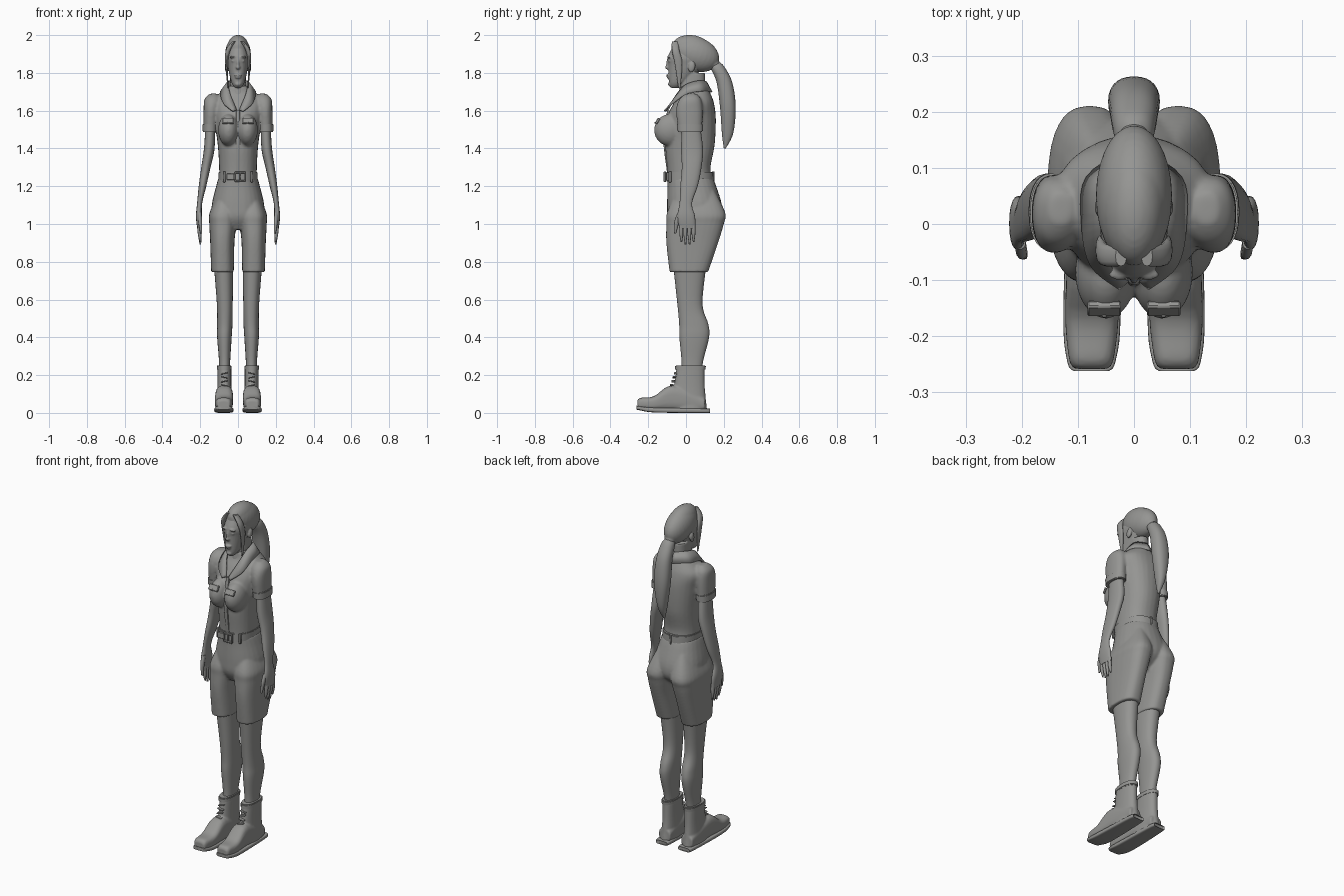
import bpy, bmesh, math
from mathutils import Matrix, Vector, Euler

if "Cube" in bpy.data.objects:
    bpy.data.objects.remove(bpy.data.objects["Cube"])

grey = bpy.data.materials.new("warm_grey")
grey.use_nodes = True
grey.diffuse_color = (.3, .3, .29, 1)
grey.node_tree.nodes["Principled BSDF"].inputs["Base Color"].default_value = grey.diffuse_color
BOTH = (-1, 1)


def ring(at, wide, low, high, mid=0):
    """Cross-section: position on the axis, width across x, and extent on the third axis."""
    return Vector((at, mid, wide / 2, (low + high) / 2, (high - low) / 2))


def spline(points, steps):
    """Catmull-Rom resampling of a list of vectors."""
    result = []
    last = len(points) - 1
    for i in range(last):
        before, start, end, after = (points[min(max(i + k, 0), last)] for k in range(-1, 3))
        leave, arrive = (end - before) / 2, (after - start) / 2
        for step in range(steps):
            t = step / steps
            ease = t * t * (3 - 2 * t)
            result.append(start.lerp(end, ease) + leave * t * (1 - t) ** 2 - arrive * t * t * (1 - t))
    return result + [points[-1]]


def loft(bm, *sections, axis="z", square=2.3, sides=28, steps=5):
    """Skin rounded cross-sections along z or y; a higher square value gives boxier corners."""
    def bend(value):
        return math.copysign(abs(value) ** (2 / square), value)

    loops = []
    for at, mid, half, centre, depth in spline(sections, steps):
        loop = []
        for k in range(sides):
            angle = math.tau * k / sides
            x = mid + half * bend(math.cos(angle))
            other = centre + depth * bend(math.sin(angle))
            loop.append(bm.verts.new((x, other, at) if axis == "z" else (x, at, other)))
        loops.append(loop)
    for lower, upper in zip(loops, loops[1:]):
        for k in range(sides):
            bm.faces.new((lower[k - 1], lower[k], upper[k], upper[k - 1]))
    bm.faces.new(loops[0])
    bm.faces.new(loops[-1])


def place(at, size, pitch, roll):
    turn = Euler((math.radians(pitch), math.radians(roll), 0))
    return Matrix.LocRotScale(Vector(at), turn, Vector(size))


def blob(bm, at, size, pitch=0, roll=0):
    bmesh.ops.create_uvsphere(bm, u_segments=28, v_segments=18, radius=1,
                              matrix=place(at, size, pitch, roll))


def box(bm, at, size, pitch=0, roll=0):
    bmesh.ops.create_cube(bm, size=1, matrix=place(at, size, pitch, roll))


def finish(name, bm, mirror=False, blend=0, relax=3, bevel=0):
    """Turn the bmesh into a smooth shaded object, optionally mirrored, fused or bevelled."""
    bmesh.ops.recalc_face_normals(bm, faces=bm.faces)
    mesh = bpy.data.meshes.new(name)
    bm.to_mesh(mesh)
    bm.free()
    mesh.materials.append(grey)
    part = bpy.data.objects.new(name, mesh)
    bpy.context.collection.objects.link(part)
    bpy.ops.object.select_all(action="DESELECT")
    part.select_set(True)
    bpy.context.view_layer.objects.active = part
    bpy.ops.object.shade_smooth_by_angle(angle=math.radians(45))
    if mirror:
        part.modifiers.new("mirror", "MIRROR").use_mirror_merge = False
    if bevel:
        part.modifiers.new("bevel", "BEVEL").width = bevel
    if blend:
        fuse = part.modifiers.new("fuse", "REMESH")
        fuse.mode, fuse.voxel_size, fuse.use_smooth_shade = "VOXEL", blend, True
        part.modifiers.new("relax", "SMOOTH").iterations = relax
    return part


# Head: skull, neck and facial features
bm = bmesh.new()
loft(bm, ring(at=1.72, wide=.03, low=-.08, high=-.04), ring(at=1.75, wide=.07, low=-.09, high=0),
     ring(at=1.84, wide=.11, low=-.095, high=.1), ring(at=1.89, wide=.12, low=-.095, high=.13),
     ring(at=1.97, wide=.07, low=-.05, high=.1))
loft(bm, ring(at=1.6, wide=.09, low=-.05, high=.1), ring(at=1.8, wide=.08, low=-.02, high=.1))
blob(bm, at=(0, -.1, 1.83), size=(.011, .01, .012))
blob(bm, at=(0, -.095, 1.855), size=(.007, .01, .03), pitch=-12)
blob(bm, at=(0, -.095, 1.787), size=(.02, .01, .006))
blob(bm, at=(0, -.093, 1.776), size=(.016, .01, .006))
blob(bm, at=(0, -.083, 1.74), size=(.017, .012, .012))
for side in BOTH:
    blob(bm, at=(side * .026, -.09, 1.885), size=(.02, .01, .006), roll=side * 8)
    blob(bm, at=(side * .025, -.086, 1.863), size=(.01, .008, .005))
    blob(bm, at=(side * .06, .03, 1.83), size=(.01, .018, .028), pitch=-12)
finish("head", bm, blend=.0045, relax=2)

# Hair: swept cap, side locks and ponytail
bm = bmesh.new()
blob(bm, at=(0, .05, 1.9), size=(.068, .13, .09), pitch=-20)
blob(bm, at=(0, .03, 1.93), size=(.058, .105, .07), pitch=-8)
blob(bm, at=(0, .15, 1.845), size=(.03, .03, .03))
finish("hair_cap", bm, blend=.006, relax=2)

bm = bmesh.new()
loft(bm, ring(at=1.965, wide=.02, low=-.075, high=-.04, mid=.023),
     ring(at=1.92, wide=.025, low=-.075, high=-.035, mid=.052),
     ring(at=1.85, wide=.015, low=-.06, high=-.02, mid=.06),
     ring(at=1.72, wide=.005, low=-.04, high=-.03, mid=.053), sides=12)
finish("side_lock", bm, mirror=True)

bm = bmesh.new()
loft(bm, ring(at=1.855, wide=.03, low=.14, high=.18), ring(at=1.83, wide=.07, low=.13, high=.205),
     ring(at=1.75, wide=.086, low=.162, high=.245), ring(at=1.62, wide=.09, low=.18, high=.263),
     ring(at=1.48, wide=.05, low=.19, high=.25), ring(at=1.4, wide=.01, low=.2, high=.21))
finish("ponytail", bm)

# Shirt: torso, bust and short sleeves fused together
bm = bmesh.new()
loft(bm, ring(at=1.22, wide=.2, low=-.095, high=.14), ring(at=1.3, wide=.2, low=-.1, high=.13),
     ring(at=1.42, wide=.215, low=-.11, high=.152), ring(at=1.56, wide=.255, low=-.1, high=.158),
     ring(at=1.64, wide=.28, low=-.065, high=.148), ring(at=1.69, wide=.2, low=-.035, high=.13),
     ring(at=1.73, wide=.11, low=-.03, high=.11))
for side in BOTH:
    blob(bm, at=(side * .05, -.085, 1.497), size=(.055, .084, .085), pitch=8)
    loft(bm, ring(at=1.49, wide=.07, low=-.04, high=.085, mid=side * .147),
         ring(at=1.6, wide=.08, low=-.052, high=.088, mid=side * .142),
         ring(at=1.66, wide=.085, low=-.035, high=.08, mid=side * .135),
         ring(at=1.69, wide=.04, low=0, high=.055, mid=side * .13))
finish("shirt", bm, blend=.007, relax=5)

bm = bmesh.new()
for grow in (0, .004):
    loft(bm, ring(at=1.488 + grow, wide=.076 + grow, low=-.042 - grow, high=.086 + grow, mid=.148),
         ring(at=1.53 - grow, wide=.076 + grow, low=-.044 - grow, high=.086 + grow, mid=.147))
finish("sleeve_cuff", bm, mirror=True)

# Collar: folded strip around the neck, open in a V at the front
bm = bmesh.new()
neckline = [(0, .11, 1.755), (.05, .07, 1.76), (.056, 0, 1.74), (.042, -.05, 1.69), (.006, -.1, 1.605)]
hem = [(0, .14, 1.7), (.085, .085, 1.705), (.094, 0, 1.69), (.078, -.075, 1.64), (.026, -.118, 1.6)]
inner, outer = ([bm.verts.new(p) for p in spline([Vector(p) for p in line], 5)] for line in (neckline, hem))
for k in range(1, len(inner)):
    bm.faces.new((inner[k - 1], inner[k], outer[k], outer[k - 1]))
finish("collar", bm, mirror=True).modifiers.new("thick", "SOLIDIFY").thickness = .008

# Chest pockets with buttons, and the front placket
bm = bmesh.new()
box(bm, at=(.053, -.151, 1.545), size=(.06, .014, .034), pitch=-32)
blob(bm, at=(.053, -.162, 1.536), size=(.005, .005, .005))
finish("pocket_flap", bm, mirror=True, bevel=.003)

bm = bmesh.new()
loft(bm, ring(at=1.27, wide=.022, low=-.1, high=-.09), ring(at=1.45, wide=.022, low=-.12, high=-.1),
     ring(at=1.6, wide=.02, low=-.1, high=-.08), square=5)
finish("placket", bm)

# Shorts: pelvis fused with two loose legs
bm = bmesh.new()
loft(bm, ring(at=.97, wide=.18, low=-.06, high=.11), ring(at=1.03, wide=.26, low=-.095, high=.18),
     ring(at=1.1, wide=.278, low=-.1, high=.19), ring(at=1.2, wide=.232, low=-.098, high=.16),
     ring(at=1.245, wide=.206, low=-.1, high=.142))
for side in BOTH:
    loft(bm, ring(at=.745, wide=.12, low=-.087, high=.117, mid=side * .082),
         ring(at=.9, wide=.128, low=-.104, high=.17, mid=side * .083),
         ring(at=1, wide=.144, low=-.104, high=.2, mid=side * .08),
         ring(at=1.06, wide=.146, low=-.1, high=.208, mid=side * .077),
         ring(at=1.18, wide=.08, low=-.05, high=.15, mid=side * .06), square=2.6)
finish("shorts", bm, blend=.007)

# Belt, buckle and loops
bm = bmesh.new()
for grow in (0, .004):
    loft(bm, ring(at=1.226 + grow, wide=.203 + grow, low=-.102 - grow, high=.143 + grow),
         ring(at=1.276 - grow, wide=.203 + grow, low=-.102 - grow, high=.141 + grow))
finish("belt", bm)

bm = bmesh.new()
for edge in BOTH:
    box(bm, at=(.012, -.112, 1.25 + edge * .023), size=(.058, .012, .01))
    box(bm, at=(edge * .073, -.085, 1.25), size=(.014, .014, .058))
for step in range(-1, 2):
    box(bm, at=(.012 + step * .026, -.112, 1.25), size=(.009, .012, .052))
box(bm, at=(-.04, -.106, 1.25), size=(.04, .012, .034))
box(bm, at=(0, .144, 1.25), size=(.014, .014, .058))
finish("buckle_and_loops", bm, bevel=.002)

# Legs with calf and knee
bm = bmesh.new()
loft(bm, ring(at=.2, wide=.056, low=-.025, high=.08, mid=.072),
     ring(at=.28, wide=.06, low=-.024, high=.092, mid=.071),
     ring(at=.4, wide=.077, low=-.035, high=.122, mid=.072),
     ring(at=.47, wide=.081, low=-.036, high=.118, mid=.07),
     ring(at=.58, wide=.084, low=-.046, high=.087, mid=.07),
     ring(at=.8, wide=.105, low=-.07, high=.11, mid=.077))
finish("leg", bm, mirror=True)

# Boots: shaft fused with foot, then cuff, laces and sole
bm = bmesh.new()
loft(bm, ring(at=.015, wide=.086, low=-.09, high=.112, mid=.073),
     ring(at=.13, wide=.074, low=-.065, high=.1, mid=.072),
     ring(at=.24, wide=.073, low=-.05, high=.098, mid=.072))
loft(bm, ring(at=-.258, wide=.063, low=.022, high=.066, mid=.076),
     ring(at=-.24, wide=.08, low=.018, high=.08, mid=.076),
     ring(at=-.17, wide=.095, low=.014, high=.088, mid=.075),
     ring(at=-.07, wide=.093, low=.012, high=.145, mid=.073),
     ring(at=.1, wide=.075, low=.012, high=.08, mid=.073), axis="y", square=3)
finish("boot", bm, mirror=True, blend=.006)

bm = bmesh.new()
for grow in (0, .005):
    loft(bm, ring(at=.224 + grow, wide=.073 + grow, low=-.052 - grow, high=.098 + grow, mid=.073),
         ring(at=.252 - grow, wide=.074 + grow, low=-.052 - grow, high=.1 + grow, mid=.073))
finish("boot_cuff", bm, mirror=True)

bm = bmesh.new()
for row in range(5):
    box(bm, at=(.072, -.083 + row * .0075, .125 + row * .021), size=(.036, .02, .006), roll=12 * (-1) ** row)
finish("boot_laces", bm, mirror=True, bevel=.002)

bm = bmesh.new()
loft(bm, ring(at=-.262, wide=.063, low=.018, high=.038, mid=.076),
     ring(at=-.245, wide=.086, low=.014, high=.036, mid=.076),
     ring(at=-.16, wide=.102, low=.002, high=.028, mid=.075),
     ring(at=.1, wide=.084, low=0, high=.024, mid=.074),
     ring(at=.12, wide=.06, low=.002, high=.022, mid=.073), axis="y", square=4.5)
finish("boot_sole", bm, mirror=True)

# Arms: bare forearm, palm, fingers and thumb
bm = bmesh.new()
loft(bm, ring(at=1.55, wide=.05, low=-.02, high=.07, mid=.146),
     ring(at=1.4, wide=.056, low=-.026, high=.09, mid=.152),
     ring(at=1.3, wide=.049, low=-.022, high=.082, mid=.17),
     ring(at=1.2, wide=.04, low=-.03, high=.062, mid=.188),
     ring(at=1.11, wide=.027, low=-.034, high=.032, mid=.203),
     ring(at=1.04, wide=.031, low=-.046, high=.048, mid=.207),
     ring(at=.975, wide=.022, low=-.034, high=.05, mid=.205), sides=20)
for finger in range(4):
    y = -.025 + finger * .0215
    tip = .89 + .007 * (finger - 1.5) ** 2
    loft(bm, ring(at=1, wide=.022, low=y - .01, high=y + .01, mid=.204),
         ring(at=.95, wide=.02, low=y - .01, high=y + .01, mid=.203),
         ring(at=tip, wide=.008, low=y - .003, high=y + .005, mid=.199), sides=12)
loft(bm, ring(at=1.06, wide=.02, low=-.045, high=-.02, mid=.203),
     ring(at=1.01, wide=.02, low=-.062, high=-.036, mid=.2),
     ring(at=.95, wide=.01, low=-.063, high=-.052, mid=.195), sides=12)
finish("arm", bm, mirror=True)
